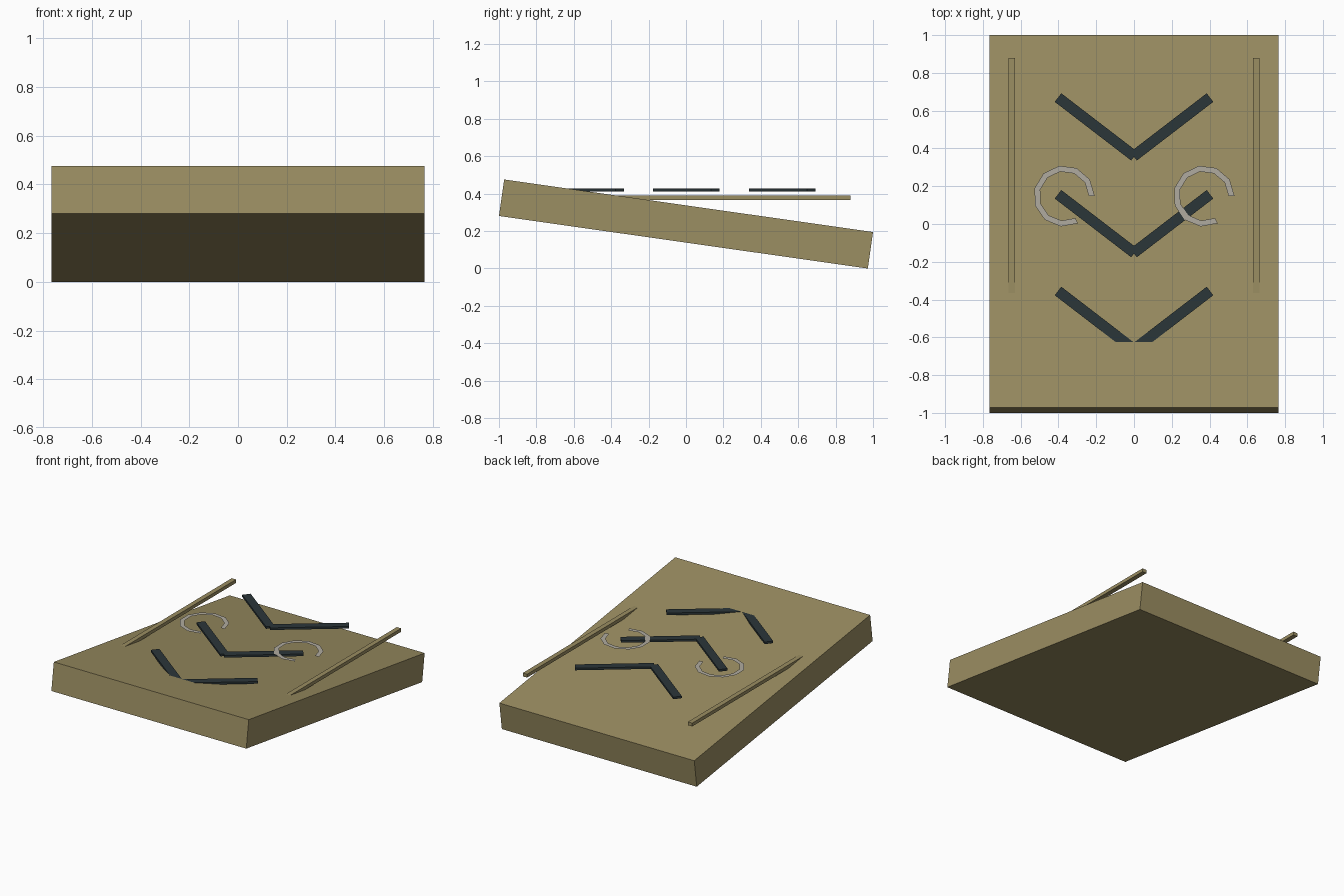
import bpy, bmesh, math
from mathutils import Matrix, Vector

if "Cube" in bpy.data.objects:
    bpy.data.objects.remove(bpy.data.objects["Cube"])


def material(name, rgb):
    """Flat material from sRGB 0-255 values."""
    m = bpy.data.materials.new(name)
    lin = [(c / 255 / 12.92) if c < 10 else ((c / 255 + 0.055) / 1.055) ** 2.4 for c in rgb]
    m.diffuse_color = (*lin, 1)
    m.use_nodes = True
    m.node_tree.nodes["Principled BSDF"].inputs["Base Color"].default_value = m.diffuse_color
    return m


TAN = material("tan", (155, 142, 98))
CHARCOAL = material("charcoal", (43, 54, 57))
GREY = material("light_grey", (176, 171, 160))


def add_object(name, bm, mat):
    me = bpy.data.meshes.new(name)
    bm.to_mesh(me)
    bm.free()
    me.materials.append(mat)
    ob = bpy.data.objects.new(name, me)
    bpy.context.collection.objects.link(ob)
    return ob


def add_box(bm, center, size, axis='Z', angle=0.0):
    mat = (Matrix.Translation(Vector(center))
           @ Matrix.Rotation(math.radians(angle), 4, axis)
           @ Matrix.Diagonal((*size, 1)))
    bmesh.ops.create_cube(bm, size=1, matrix=mat)


# Tilted slab, high at the front
bm = bmesh.new()
add_box(bm, (0, 0, 0.2375), (1.53, 1.992, 0.197), 'X', -8.1)
add_object("slab", bm, TAN)

# Level side rails, front ends sunk into the slab
for side, name in ((-1, "left_rail"), (1, "right_rail")):
    bm = bmesh.new()
    add_box(bm, (side * 0.648, 0, 0.377), (0.034, 1.76, 0.024))
    add_object(name, bm, TAN)

# Chevrons, each made of two crossed bars
for i, y in enumerate((-0.512, 0, 0.512)):
    bm = bmesh.new()
    for side in (-1, 1):
        add_box(bm, (side * 0.2, y + 0.002, 0.4185), (0.51, 0.057, 0.015), 'Z', side * 37.5)
    add_object(f"chevron_{i + 1}", bm, CHARCOAL)

# Flat open rings just above the middle chevron
STEPS, ARC = 9, math.radians(297)
for x, name in ((-0.37, "left_ring"), (0.37, "right_ring")):
    bm = bmesh.new()
    pairs = []
    for k in range(STEPS + 1):
        a = ARC * k / STEPS
        pairs.append([bm.verts.new((x + r * math.cos(a), 0.148 + r * math.sin(a), 0.43))
                      for r in (0.131, 0.162)])
    for (i0, o0), (i1, o1) in zip(pairs, pairs[1:]):
        bm.faces.new((i0, o0, o1, i1))
    add_object(name, bm, GREY)
